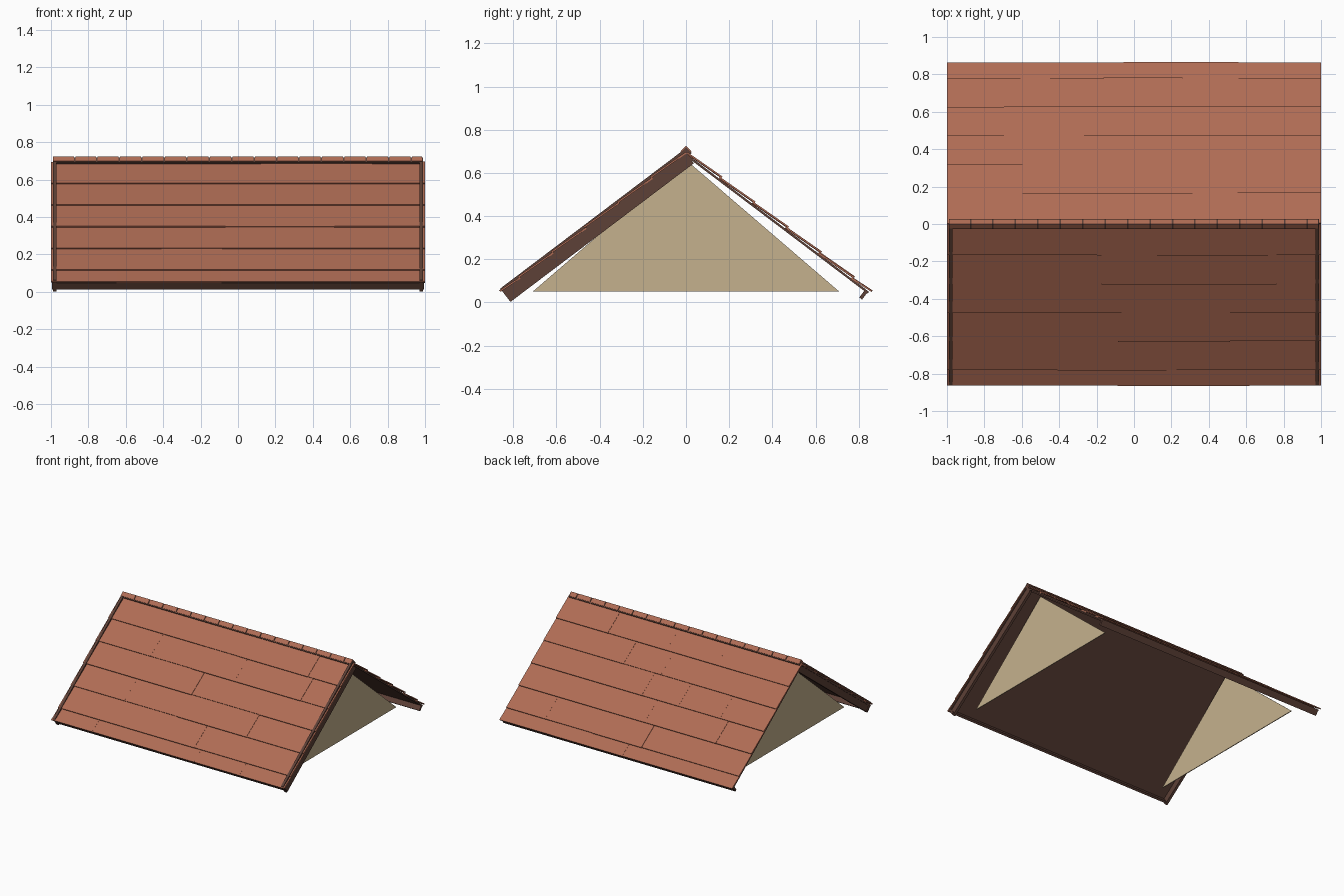
import bpy, bmesh, math, random
from mathutils import Matrix, Vector

random.seed(4)
cube = bpy.data.objects.get("Cube")
if cube:
    bpy.data.objects.remove(cube)


def material(name, rgb):
    m = bpy.data.materials.new(name)
    m.use_nodes = True
    m.diffuse_color = (*rgb, 1)
    bsdf = m.node_tree.nodes["Principled BSDF"]
    bsdf.inputs["Base Color"].default_value = (*rgb, 1)
    bsdf.inputs["Roughness"].default_value = 0.9
    return m


CLAY = material("clay_tile", (0.43, 0.15, 0.09))
WOOD = material("dark_wood", (0.11, 0.052, 0.038))
PLASTER = material("cream_plaster", (0.56, 0.44, 0.27))

RIDGE_Z = 0.692
PITCH = math.atan2(0.65, 0.86)
C, S = math.cos(PITCH), math.sin(PITCH)
EAVE = 1.074          # slope length from ridge to eave


def slope_matrix(side):
    """Frame with x along the ridge, y down the slope, z out of the slope."""
    return Matrix(((1, 0, 0, 0), (0, side * C, side * S, 0),
                   (0, -S, C, RIDGE_Z), (0, 0, 0, 1)))


def box(bm, x, u, n, matrix, lift=0.0):
    """Box between ranges; lift raises its far (lower) end."""
    verts = bmesh.ops.create_cube(bm, size=1)["verts"]
    for v in verts:
        far = v.co.y > 0
        p = Vector([r[0] if c < 0 else r[1] for r, c in zip((x, u, n), v.co)])
        p.z += lift if far else 0
        v.co = matrix @ p


def finish(bm, name, mat):
    bmesh.ops.recalc_face_normals(bm, faces=bm.faces)
    mesh = bpy.data.meshes.new(name)
    bm.to_mesh(mesh)
    bm.free()
    mesh.materials.append(mat)
    ob = bpy.data.objects.new(name, mesh)
    bpy.context.collection.objects.link(ob)


for label, side in (("front", -1), ("back", 1)):
    frame = slope_matrix(side)

    # Roof deck under the tiles
    bm = bmesh.new()
    box(bm, (-0.995, 0.995), (0, EAVE - 0.01), (-0.012, -0.002), frame)
    finish(bm, label + "_deck", WOOD)

    # Overlapping courses of long flat tiles
    bm = bmesh.new()
    for row in range(6):
        top = row * 0.192
        bottom = min(top + 0.2, EAVE)
        x = -1.0
        while x < 1.0:
            end = x + random.uniform(0.3, 0.62)
            if end > 0.8:
                end = 1.0
            h = random.uniform(-0.002, 0.002)
            box(bm, (x, end), (top, bottom + h), (-0.002 + h, 0.006 + h),
                frame, lift=0.008)
            x = end
    finish(bm, label + "_tiles", CLAY)

    # Fascia board below the eave
    bm = bmesh.new()
    box(bm, (-0.995, 0.995), (EAVE - 0.03, EAVE - 0.014), (-0.05, -0.004), frame)
    finish(bm, label + "_fascia", WOOD)

# Verge boards along the ends of the front slope
for label, x in (("right", -0.98), ("left", 0.98)):
    bm = bmesh.new()
    box(bm, (x - 0.01, x + 0.01), (0, EAVE - 0.009), (-0.06, 0.018), slope_matrix(-1))
    finish(bm, label + "_verge_board", WOOD)

# Ridge beam and the row of ridge caps set on its edge
tilt = Matrix.Translation((0, 0, RIDGE_Z)) @ Matrix.Rotation(math.pi / 4, 4, "X")
bm = bmesh.new()
box(bm, (-0.99, 0.99), (-0.019, 0.019), (-0.019, 0.019), tilt)
finish(bm, "ridge_beam", WOOD)
bm = bmesh.new()
STEP = 0.12
for i in range(17):
    x = -0.99 + i * STEP
    box(bm, (x, min(x + STEP - 0.008, 0.985)), (-0.012, 0.023), (-0.012, 0.023), tilt)
finish(bm, "ridge_caps", CLAY)

# Triangular gable walls
for label, x in (("right", -0.86), ("left", 0.86)):
    bm = bmesh.new()
    t = 0.003
    ends = [[bm.verts.new((x + d, y, z)) for y, z in ((-0.71, 0.05), (0.71, 0.05), (0, 0.66))]
            for d in (-t, t)]
    for tri in ends:
        bm.faces.new(tri)
    for i in range(3):
        j = (i + 1) % 3
        bm.faces.new((ends[0][i], ends[0][j], ends[1][j], ends[1][i]))
    finish(bm, label + "_gable_wall", PLASTER)
